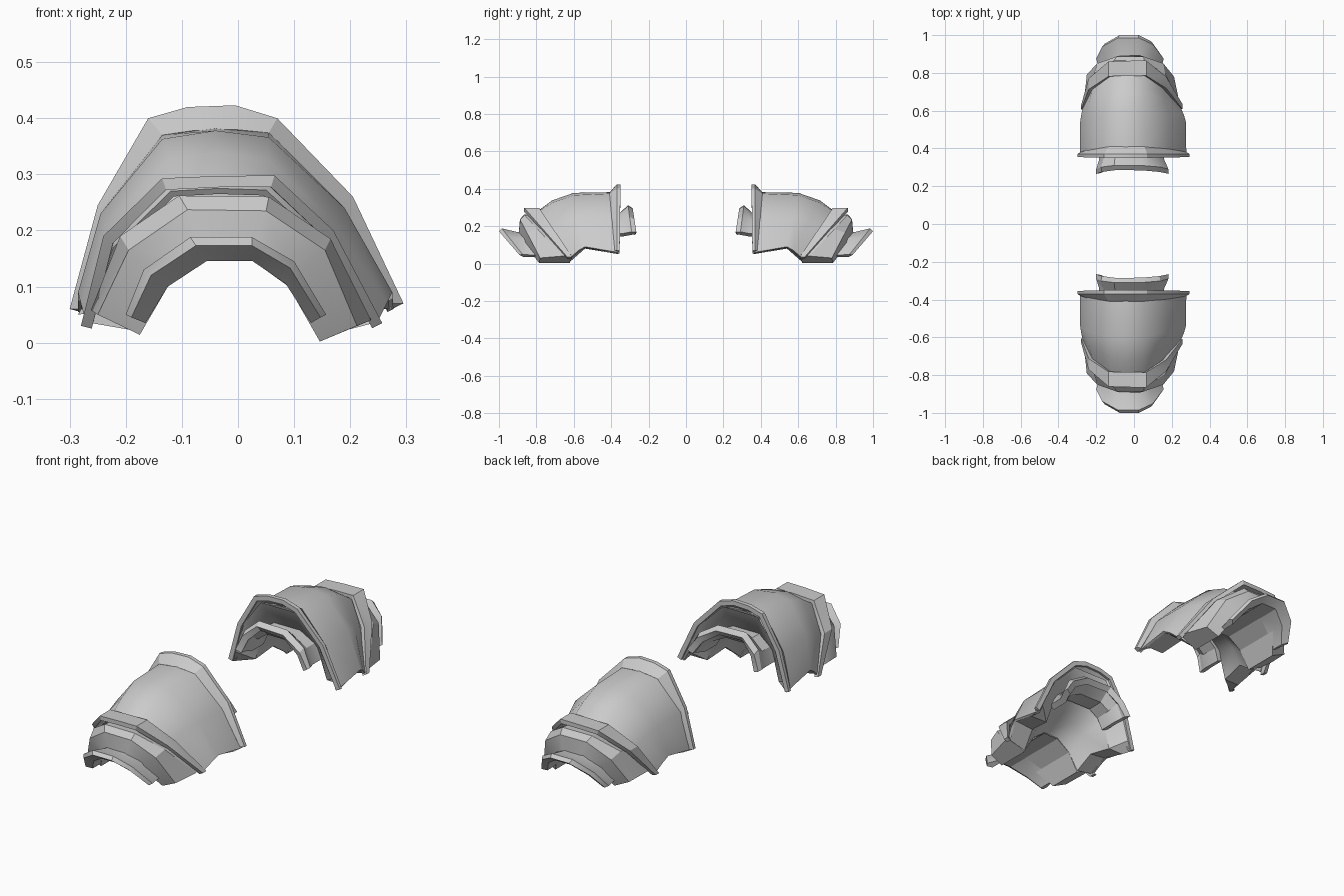
import bpy
import bmesh
import math

steel = bpy.data.materials.new("light grey")
steel.diffuse_color = (0.6, 0.6, 0.6, 1)


def plate(name, rows, thick, angle, capped=False, flip=False):
    """Loft arch rows (x-z points, y at crown, y at ends), thicken or cap, mirror front to back."""
    bm = bmesh.new()
    grid = []
    for pts, y_top, y_end in rows:
        top = max(p[1] for p in pts)
        low = min(p[1] for p in pts)
        grid.append([bm.verts.new((x, y_top + (y_end - y_top) * (top - z) / (top - low), z))
                     for x, z in pts])
    for a, b in zip(grid, grid[1:]):
        for j in range(len(a) - 1):
            bm.faces.new((a[j], b[j], b[j + 1], a[j + 1]))
    if capped:
        # close the two leg ends and the hidden back
        bm.faces.new([r[0] for r in reversed(grid)])
        bm.faces.new([r[-1] for r in grid])
    if flip:
        bmesh.ops.reverse_faces(bm, faces=bm.faces)
    me = bpy.data.meshes.new(name)
    bm.to_mesh(me)
    bm.free()
    me.materials.append(steel)
    ob = bpy.data.objects.new(name, me)
    bpy.context.collection.objects.link(ob)
    bpy.ops.object.select_all(action='DESELECT')
    ob.select_set(True)
    bpy.context.view_layer.objects.active = ob
    if thick:
        sol = ob.modifiers.new("thickness", 'SOLIDIFY')
        sol.thickness = thick
        sol.offset = -1
        sol.use_even_offset = True
        bpy.ops.object.modifier_apply(modifier="thickness")
    mir = ob.modifiers.new("other_side", 'MIRROR')
    mir.use_axis = (False, True, False)
    mir.use_mirror_merge = False
    bpy.ops.object.modifier_apply(modifier="other_side")
    bpy.ops.object.shade_smooth_by_angle(angle=math.radians(angle))
    return ob


# Large domed shell, ending in a slanted front edge
body = [(-0.285, 0.055), (-0.245, 0.23), (-0.135, 0.37), (-0.04, 0.382),
        (0.055, 0.375), (0.19, 0.24), (0.277, 0.06)]
mid = [(-0.285, 0.09), (-0.245, 0.23), (-0.135, 0.363), (-0.04, 0.378),
       (0.055, 0.366), (0.19, 0.24), (0.275, 0.09)]
slope = [(-0.28, 0.07), (-0.235, 0.21), (-0.125, 0.325), (-0.04, 0.338),
         (0.05, 0.328), (0.165, 0.22), (0.265, 0.07)]
edge = [(-0.272, 0.04), (-0.222, 0.17), (-0.12, 0.27), (-0.035, 0.275),
        (0.05, 0.272), (0.15, 0.18), (0.25, 0.04)]
plate("shell", [(body, -0.385, -0.365), (mid, -0.60, -0.54),
                (slope, -0.715, -0.575), (edge, -0.80, -0.61)], 0.012, 50)

# Raised band along the shell's front edge
band = [(-0.28, 0.03), (-0.24, 0.19), (-0.135, 0.293), (-0.035, 0.297),
        (0.065, 0.298), (0.17, 0.2), (0.257, 0.035)]
plate("front_band", [(band, -0.785, -0.605), (band, -0.865, -0.63)], 0.02, 25)

# Flared collar at the inner end
rim = [(-0.3, 0.06), (-0.25, 0.245), (-0.16, 0.4), (-0.09, 0.42),
       (-0.005, 0.423), (0.07, 0.4), (0.205, 0.26), (0.295, 0.07)]
neck = [(-0.285, 0.06), (-0.243, 0.225), (-0.135, 0.37), (-0.08, 0.378),
        (-0.005, 0.38), (0.055, 0.374), (0.19, 0.24), (0.277, 0.07)]
plate("collar", [(rim, -0.35, -0.355), (rim, -0.37, -0.37),
                 (neck, -0.41, -0.38)], 0.022, 25)

# Inner wall: funnel behind the collar, channel and bottom strips up to the shell edge
funnel = [(-0.285, 0.05), (-0.265, 0.1), (-0.22, 0.25), (-0.13, 0.375),
          (0.055, 0.375), (0.18, 0.25), (0.255, 0.11), (0.278, 0.06)]
throat = [(-0.28, 0.06), (-0.2, 0.06), (-0.165, 0.2), (-0.1, 0.255),
          (0.04, 0.255), (0.13, 0.2), (0.18, 0.06), (0.27, 0.06)]
channel = [(-0.277, 0.09), (-0.19, 0.08), (-0.145, 0.16), (-0.08, 0.205),
           (0.03, 0.205), (0.105, 0.16), (0.165, 0.08), (0.267, 0.09)]
ridge = [(-0.262, 0.035), (-0.175, 0.02), (-0.125, 0.1), (-0.055, 0.15),
         (0.025, 0.15), (0.09, 0.1), (0.145, 0.01), (0.242, 0.035)]
plate("lining", [(funnel, -0.36, -0.36), (throat, -0.42, -0.42),
                 (channel, -0.54, -0.54), (ridge, -0.62, -0.62)], 0, 35, flip=True)

# Small lip inside the collar
lip_in = [(-0.185, 0.155), (-0.16, 0.22), (-0.1, 0.265), (0.04, 0.265),
          (0.12, 0.225), (0.16, 0.16)]
lip_out = [(-0.2, 0.165), (-0.175, 0.25), (-0.105, 0.312), (0.045, 0.308),
           (0.14, 0.25), (0.182, 0.17)]
lip_front = [(-0.2, 0.165), (-0.17, 0.235), (-0.1, 0.295), (0.04, 0.291),
             (0.135, 0.235), (0.182, 0.17)]
plate("inner_lip", [(lip_front, -0.285, -0.265), (lip_out, -0.31, -0.29),
                    (lip_in, -0.36, -0.34), (lip_in, -0.43, -0.42)], 0.03, 30)

# Thick second plate below the band: outer skin, sloping face, inner channel
second_back = [(-0.25, 0.055), (-0.2, 0.165), (-0.1, 0.245), (0.05, 0.245),
               (0.15, 0.17), (0.235, 0.05)]
second_top = [(-0.262, 0.058), (-0.21, 0.19), (-0.105, 0.262), (0.055, 0.26),
              (0.165, 0.185), (0.237, 0.04)]
second_face = [(-0.25, 0.05), (-0.195, 0.165), (-0.09, 0.237), (0.05, 0.235),
               (0.155, 0.165), (0.212, 0.03)]
second_in = [(-0.175, 0.014), (-0.125, 0.1), (-0.055, 0.147), (0.025, 0.147),
             (0.09, 0.1), (0.146, 0.002)]
plate("second_plate", [(second_back, -0.68, -0.615), (second_top, -0.865, -0.66),
                       (second_face, -0.888, -0.78), (second_in, -0.895, -0.785),
                       (second_in, -0.62, -0.62)], 0, 25, capped=True)

# Lowest plate with an upturned, bevelled tip
third_back = [(-0.185, 0.045), (-0.15, 0.115), (-0.075, 0.168), (0.025, 0.168),
              (0.09, 0.13), (0.143, 0.045)]
third_tip = [(-0.2, 0.05), (-0.168, 0.13), (-0.085, 0.188), (0.025, 0.188),
             (0.1, 0.145), (0.157, 0.05)]
third_front = [(-0.19, 0.045), (-0.155, 0.12), (-0.075, 0.173), (0.025, 0.173),
               (0.093, 0.133), (0.147, 0.045)]
third_in = [(-0.165, 0.035), (-0.125, 0.1), (-0.055, 0.146), (0.025, 0.146),
            (0.085, 0.105), (0.13, 0.035)]
plate("third_plate", [(third_back, -0.85, -0.78), (third_back, -0.90, -0.82),
                      (third_tip, -0.985, -0.875), (third_front, -1.0, -0.89),
                      (third_in, -0.96, -0.87), (third_in, -0.85, -0.78)],
      0, 30, capped=True)
